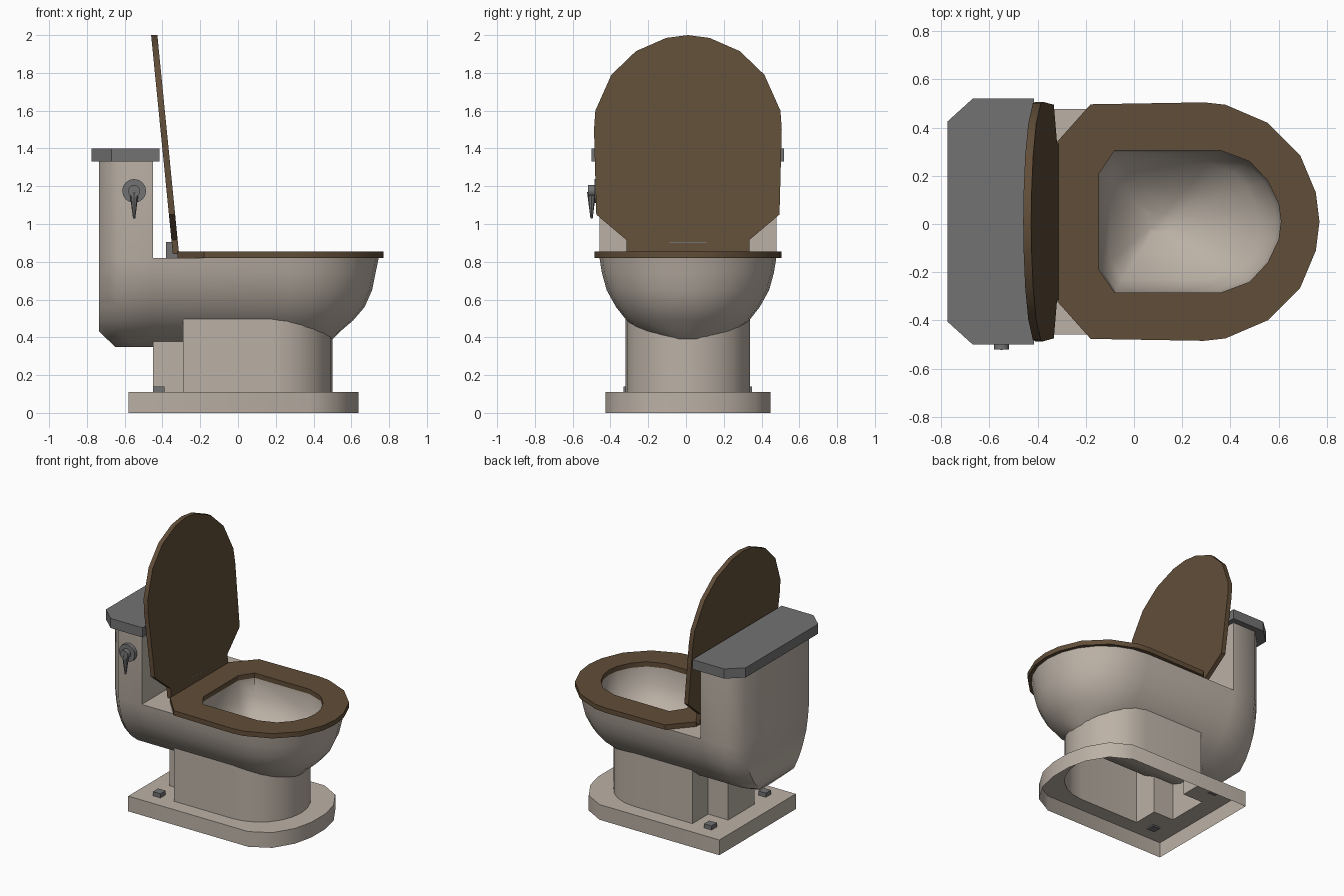
import bpy, bmesh, math
from mathutils import Vector

if "Cube" in bpy.data.objects:
    bpy.data.objects.remove(bpy.data.objects["Cube"])

YC = 0.01  # symmetry plane of the model


def material(name, rgb):
    m = bpy.data.materials.new(name)
    m.diffuse_color = (*rgb, 1)
    m.use_nodes = True
    m.node_tree.nodes["Principled BSDF"].inputs["Base Color"].default_value = m.diffuse_color
    return m


CERAMIC = material("ceramic", (0.50, 0.44, 0.38))
WOOD = material("wood", (0.12, 0.075, 0.04))
METAL = material("grey", (0.17, 0.17, 0.17))


def mirror(half):
    """Close a half outline (y >= 0) across the symmetry plane."""
    return half + [(x, -y) for x, y in reversed(half) if y > 1e-6]


def arc(x0, front, w, n=6):
    """Quarter ellipse from the side (x0, w) to the front (front, 0)."""
    pts = [(x0 + (front - x0) * math.sin(i / n * math.pi / 2),
            w * math.cos(i / n * math.pi / 2)) for i in range(n)]
    return pts + [(front, 0)]


def ring(bm, outline, z):
    return [bm.verts.new((x, y + YC, z)) for x, y in outline]


def bridge(bm, a, b):
    for i in range(len(a)):
        j = (i + 1) % len(a)
        bm.faces.new((a[i], a[j], b[j], b[i]))


def fill(bm, *loops):
    """Fill an outline, treating further loops as holes."""
    edges = []
    for l in loops:
        for i in range(len(l)):
            p = (l[i - 1], l[i])
            edges.append(bm.edges.get(p) or bm.edges.new(p))
    bmesh.ops.triangle_fill(bm, use_beauty=True, edges=edges, normal=(0, 0, 1))


def finish(bm, name, mat, angle=30):
    bmesh.ops.recalc_face_normals(bm, faces=bm.faces)
    me = bpy.data.meshes.new(name)
    bm.to_mesh(me)
    bm.free()
    me.materials.append(mat)
    ob = bpy.data.objects.new(name, me)
    bpy.context.collection.objects.link(ob)
    bpy.ops.object.select_all(action='DESELECT')
    ob.select_set(True)
    bpy.context.view_layer.objects.active = ob
    bpy.ops.object.shade_smooth_by_angle(angle=math.radians(angle))
    return ob


def plate(name, outline, z0, z1, mat, hole=None):
    bm = bmesh.new()
    lo, hi = ring(bm, outline, z0), ring(bm, outline, z1)
    bridge(bm, lo, hi)
    if hole:
        hlo, hhi = ring(bm, hole, z0), ring(bm, hole, z1)
        bridge(bm, hhi, hlo)
        fill(bm, lo, hlo)
        fill(bm, hi, hhi)
    else:
        bm.faces.new(lo)
        bm.faces.new(hi)
    return finish(bm, name, mat)


def rect(x0, x1, y0, y1):
    return [(x0, y0), (x1, y0), (x1, y1), (x0, y1)]


hole = mirror([(-.145, .2), (-.08, .295), (.36, .295), (.48, .25),
               (.555, .17), (.6, .075), (.61, 0)])

# Bowl and tank: one shell, rings of (z, back, front, half width)
levels = [(.35, -.65, .44, .07), (.38, -.682, .49, .155), (.43, -.735, .54, .25),
          (.49, -.735, .61, .325), (.56, -.735, .67, .38), (.65, -.735, .71, .43),
          (.74, -.735, .728, .455), (.82, -.735, .745, .468)]
bm = bmesh.new()
rings = [ring(bm, mirror([(b, w * .78), (b + .1, w), (-.45, w)] + arc(.28, f, w)), z)
         for z, b, f, w in levels]
for a, b in zip(rings, rings[1:]):
    bridge(bm, a, b)
bm.faces.new(rings[0])
top = rings[-1]
tank = top[-3:] + top[:3]
tank_top = [bm.verts.new((v.co.x, v.co.y, 1.33)) for v in tank]
bridge(bm, tank, tank_top)
bm.faces.new(tank_top)

# Rim and bowl interior down to the drain
inner = [ring(bm, [(.1 + (x - .1) * s, y * s) for x, y in hole], z)
         for z, s in [(.82, 1), (.70, .97), (.61, .82), (.51, .48), (.44, .14)]]
fill(bm, top[2:-2], inner[0])
for a, b in zip(inner, inner[1:]):
    bridge(bm, a, b)
bm.faces.new(inner[-1])
finish(bm, "bowl_and_tank", CERAMIC, 50)

# Foot plate, open below, with the pedestal rising out of it
bm = bmesh.new()
foot = mirror([(-.58, .437), (.38, .437), (.52, .36), (.605, .22), (.637, .08)])
stem = mirror([(-.45, .15), (-.29, .15), (-.29, .33)] + arc(.18, .5, .33))
f0, f1 = ring(bm, foot, 0), ring(bm, foot, .11)
s0, s1 = ring(bm, stem, .11), ring(bm, stem, .53)
bridge(bm, f0, f1)
fill(bm, f1, s0)
bridge(bm, s0, s1)
finish(bm, "pedestal", CERAMIC, 50)

# Tank lid
plate("tank_lid", mirror([(-.775, .415), (-.67, .51), (-.415, .51)]), 1.33, 1.40, METAL)

# Seat
seat = mirror([(-.32, .33), (-.18, .487), (.29, .495), (.38, .485), (.555, .41),
               (.69, .275), (.755, .12), (.77, 0)])
plate("seat", seat, .82, .855, WOOD, hole)

# Raised seat cover: outline runs up the height, then leans back
cover = mirror([(.84, .325), (.915, .325), (1.05, .485), (1.5, .497), (1.6, .49),
                (1.79, .405), (1.915, .275), (1.985, .115), (2.0, 0)])
ob = plate("seat_cover", cover, 0, .033, WOOD)
for v in ob.data.vertices:
    h, y, t = v.co
    v.co = Vector((-.345 + t - .115 * (h - .84) / 1.16, y, h))
ob.data.flip_normals()  # the axis swap mirrors the mesh

# Hinge and floor bolts
plate("hinge", rect(-.382, -.318, -.1, .1), .82, .905, METAL)
for side, y in (("left", -.31), ("right", .31)):
    plate("bolt_" + side, rect(-.45, -.39, y - .03, y + .03), .10, .14, METAL)


# Flush lever on the tank side
def cone(name, r1, r2, depth, loc, rot, n):
    bpy.ops.mesh.primitive_cone_add(vertices=n, radius1=r1, radius2=r2, depth=depth,
                                    location=loc, rotation=rot)
    o = bpy.context.object
    o.name = name
    o.data.materials.append(METAL)
    bpy.ops.object.shade_smooth_by_angle(angle=math.radians(40))


side_on = (math.pi / 2, 0, 0)
cone("lever_plate", .063, .063, .03, (-.55, -.47, 1.175), side_on, 16)
cone("lever_hub", .032, .032, .05, (-.55, -.495, 1.175), side_on, 12)
cone("lever_handle", .006, .024, .14, (-.55, -.50, 1.10), (0, 0, 0), 8)
